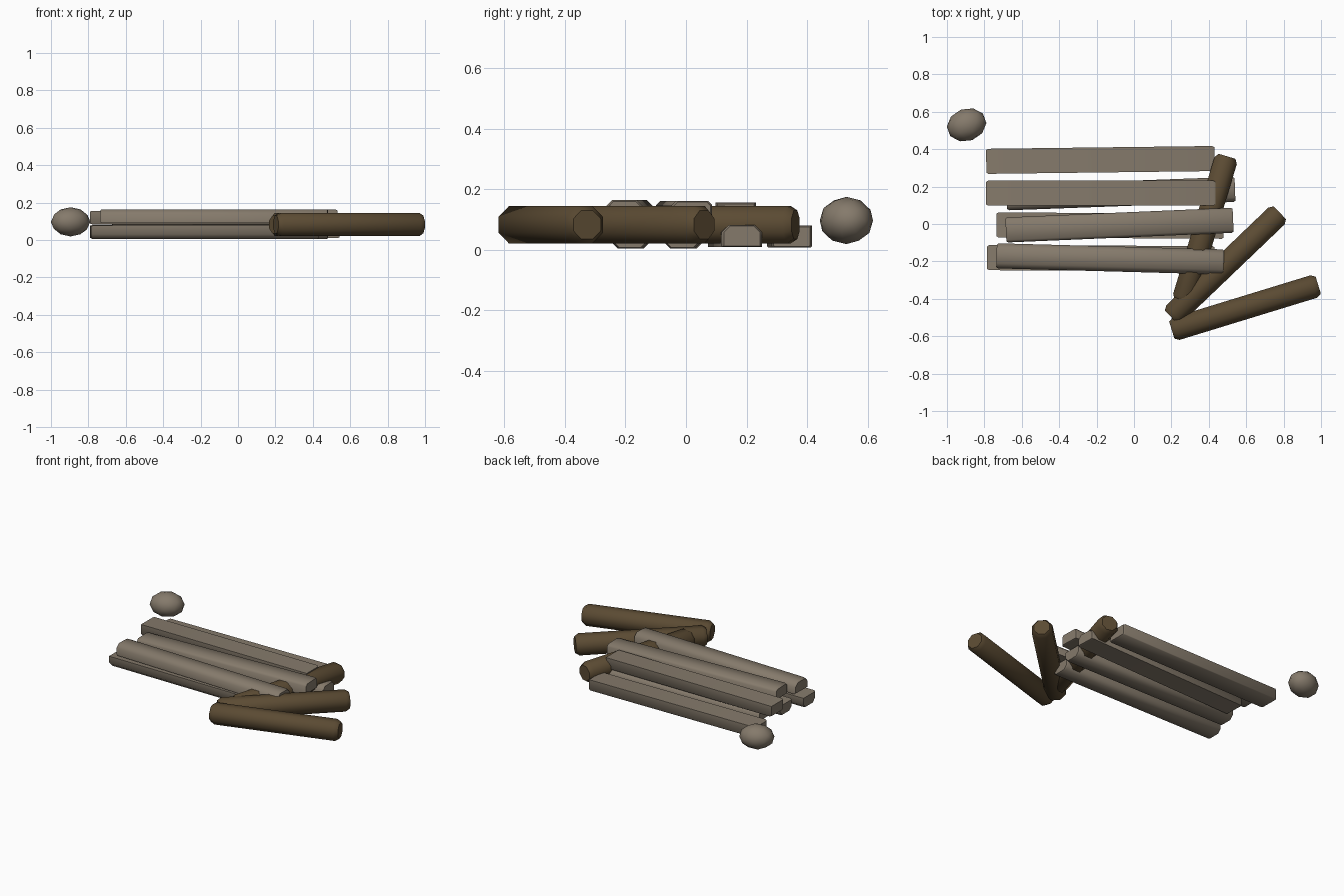
import bpy
import bmesh
import math
from mathutils import Matrix, Vector

if "Cube" in bpy.data.objects:
    bpy.data.objects.remove(bpy.data.objects["Cube"], do_unlink=True)


def material(name, color):
    mat = bpy.data.materials.new(name)
    mat.use_nodes = True
    mat.diffuse_color = (*color, 1)
    mat.node_tree.nodes["Principled BSDF"].inputs["Base Color"].default_value = (*color, 1)
    return mat


grey_wood = material("weathered grey brown", (0.235, 0.195, 0.148))
bark = material("dark bark brown", (0.105, 0.07, 0.033))


def finish(name, bm, mat, matrix):
    bmesh.ops.recalc_face_normals(bm, faces=bm.faces)
    mesh = bpy.data.meshes.new(name)
    bm.to_mesh(mesh)
    bm.free()
    mesh.materials.append(mat)
    obj = bpy.data.objects.new(name, mesh)
    obj.matrix_world = matrix
    bpy.context.collection.objects.link(obj)
    bpy.ops.object.select_all(action='DESELECT')
    obj.select_set(True)
    bpy.context.view_layer.objects.active = obj
    bpy.ops.object.shade_smooth_by_angle(angle=math.radians(50))
    return obj


def beam(name, profile, start, end, z, mat, setback, tip):
    """Sweep a (y, z) profile from start to end, with chamfered tips."""
    a, b = Vector(start), Vector(end)
    length = (b - a).length
    bm = bmesh.new()
    rings = []
    for x, s in ((0, tip), (setback, 1), (length - setback, 1), (length, tip)):
        rings.append([bm.verts.new((x, y * s, h * s)) for y, h in profile])
    n = len(profile)
    for r, q in zip(rings, rings[1:]):
        for i in range(n):
            j = (i + 1) % n
            bm.faces.new((r[i], r[j], q[j], q[i]))
    bm.faces.new(rings[0])
    bm.faces.new(rings[-1])
    angle = math.atan2(b.y - a.y, b.x - a.x)
    matrix = Matrix.Translation((a.x, a.y, z)) @ Matrix.Rotation(angle, 4, 'Z')
    return finish(name, bm, mat, matrix)


def plank_profile(top, bottom, w=0.067, h=0.036):
    """Plank section; top and bottom are the corner chamfers."""
    right = []
    for sign, c in ((-1, bottom), (1, top)):
        if c:
            pair = [(w - c, sign * h), (w, sign * (h - c))]
            right += pair if sign < 0 else pair[::-1]
        else:
            right.append((w, sign * h))
    return right + [(-y, z) for y, z in reversed(right)]


# Planks: start, end, height, top chamfer, bottom chamfer
planks = {
    "lower_plank_back": ((-0.79, 0.335), (0.43, 0.35), 0.044, 0, 0.004),
    "lower_plank_middle_back": ((-0.68, 0.14), (0.54, 0.185), 0.046, 0.024, 0),
    "lower_plank_middle_front": ((-0.735, -0.005), (0.48, -0.012), 0.041, 0, 0.026),
    "lower_plank_front": ((-0.785, -0.18), (0.43, -0.185), 0.041, 0, 0.026),
    "upper_plank_back": ((-0.79, 0.165), (0.435, 0.165), 0.120, 0, 0.004),
    "upper_plank_middle": ((-0.685, -0.032), (0.53, 0.02), 0.126, 0.014, 0),
    "upper_plank_front": ((-0.735, -0.17), (0.48, -0.203), 0.128, 0.026, 0),
}
for name, (start, end, z, top, bottom) in planks.items():
    beam(name, plank_profile(top, bottom), start, end, z, grey_wood, 0.01, 0.9)

# Round logs with eight sides
radius = 0.0625 / math.cos(math.pi / 8)
octagon = [(radius * math.cos((i + 0.5) * math.pi / 4),
            radius * math.sin((i + 0.5) * math.pi / 4)) for i in range(8)]
logs = {
    "log_front": ((0.202, -0.567), (0.985, -0.327)),
    "log_middle": ((0.198, -0.497), (0.78, 0.06)),
    "log_back": ((0.262, -0.415), (0.497, 0.362)),
}
for name, (start, end) in logs.items():
    beam(name, octagon, start, end, 0.083, bark, 0.025, 0.76)

# Loose stone
bm = bmesh.new()
bmesh.ops.create_icosphere(bm, subdivisions=2, radius=1)
bmesh.ops.scale(bm, vec=(0.108, 0.087, 0.078), verts=bm.verts)
finish("stone", bm, grey_wood,
       Matrix.Translation((-0.895, 0.53, 0.097)) @ Matrix.Rotation(math.radians(20), 4, 'Z'))
